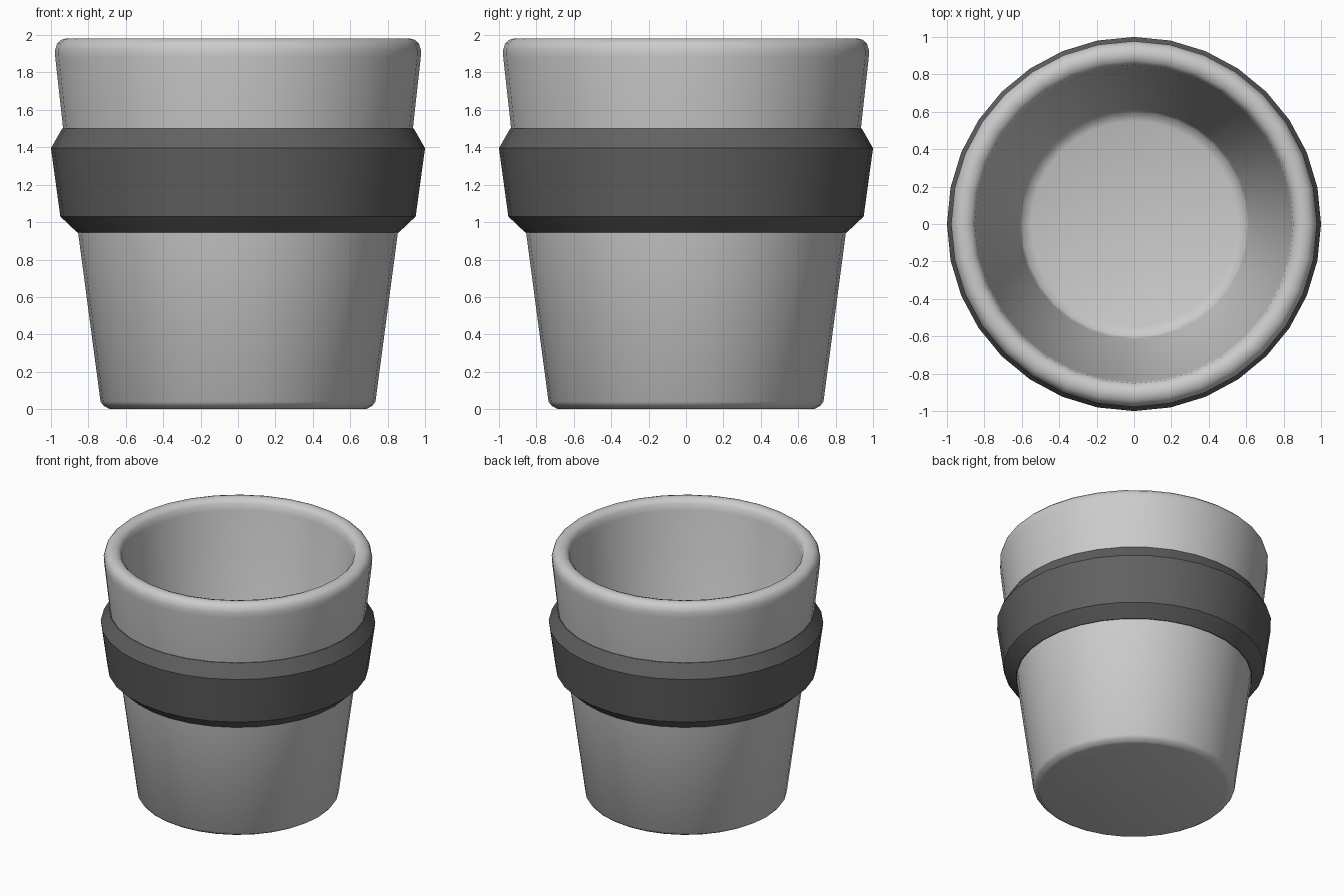
import bpy, math

if "Cube" in bpy.data.objects:
    bpy.data.objects.remove(bpy.data.objects["Cube"])

SIDES = 32


def lathe(name, profile, closed=False, angle=30):
    """Revolve (radius, z) points around z; radius 0 becomes a single pole."""
    verts, rings, faces = [], [], []
    for r, z in profile:
        n = 1 if r == 0 else SIDES
        rings.append([len(verts) + i % n for i in range(SIDES)])
        for i in range(n):
            a = 2 * math.pi * i / SIDES
            verts.append((r * math.cos(a), r * math.sin(a), z))
    pairs = list(zip(rings, rings[1:]))
    if closed:
        pairs.append((rings[-1], rings[0]))
    for lo, hi in pairs:
        for i in range(SIDES):
            j = (i + 1) % SIDES
            faces.append(tuple(dict.fromkeys((lo[i], lo[j], hi[j], hi[i]))))
    mesh = bpy.data.meshes.new(name)
    mesh.from_pydata(verts, [], faces)
    obj = bpy.data.objects.new(name, mesh)
    bpy.context.collection.objects.link(obj)
    bpy.ops.object.select_all(action='DESELECT')
    obj.select_set(True)
    bpy.context.view_layer.objects.active = obj
    bpy.ops.object.shade_smooth_by_angle(angle=math.radians(angle))
    return obj


# Hollow cup: base, tapered outer wall, rolled rim, inner wall, floor
lathe("cup", [
    (0, 0), (0.68, 0), (0.695, 0.005), (0.72, 0.02), (0.735, 0.04),
    (0.855, 0.945), (0.935, 1.5), (0.977, 1.88), (0.978, 1.92),
    (0.967, 1.955), (0.945, 1.975), (0.92, 1.982), (0.90, 1.982),
    (0.873, 1.973), (0.852, 1.95), (0.842, 1.90),
    (0.615, 0.17), (0.60, 0.14), (0.55, 0.12), (0, 0.12),
], angle=50)

# Dark grip band with bevelled upper and lower edges
band = lathe("grip_band", [
    (0.84, 0.945), (0.86, 0.945), (0.95, 1.03),
    (1.0, 1.395), (0.94, 1.5), (0.90, 1.5),
], closed=True, angle=20)
mat = bpy.data.materials.new("dark_grey")
mat.diffuse_color = (0.12, 0.12, 0.12, 1)
mat.use_nodes = True
mat.node_tree.nodes["Principled BSDF"].inputs["Base Color"].default_value = mat.diffuse_color
band.data.materials.append(mat)
